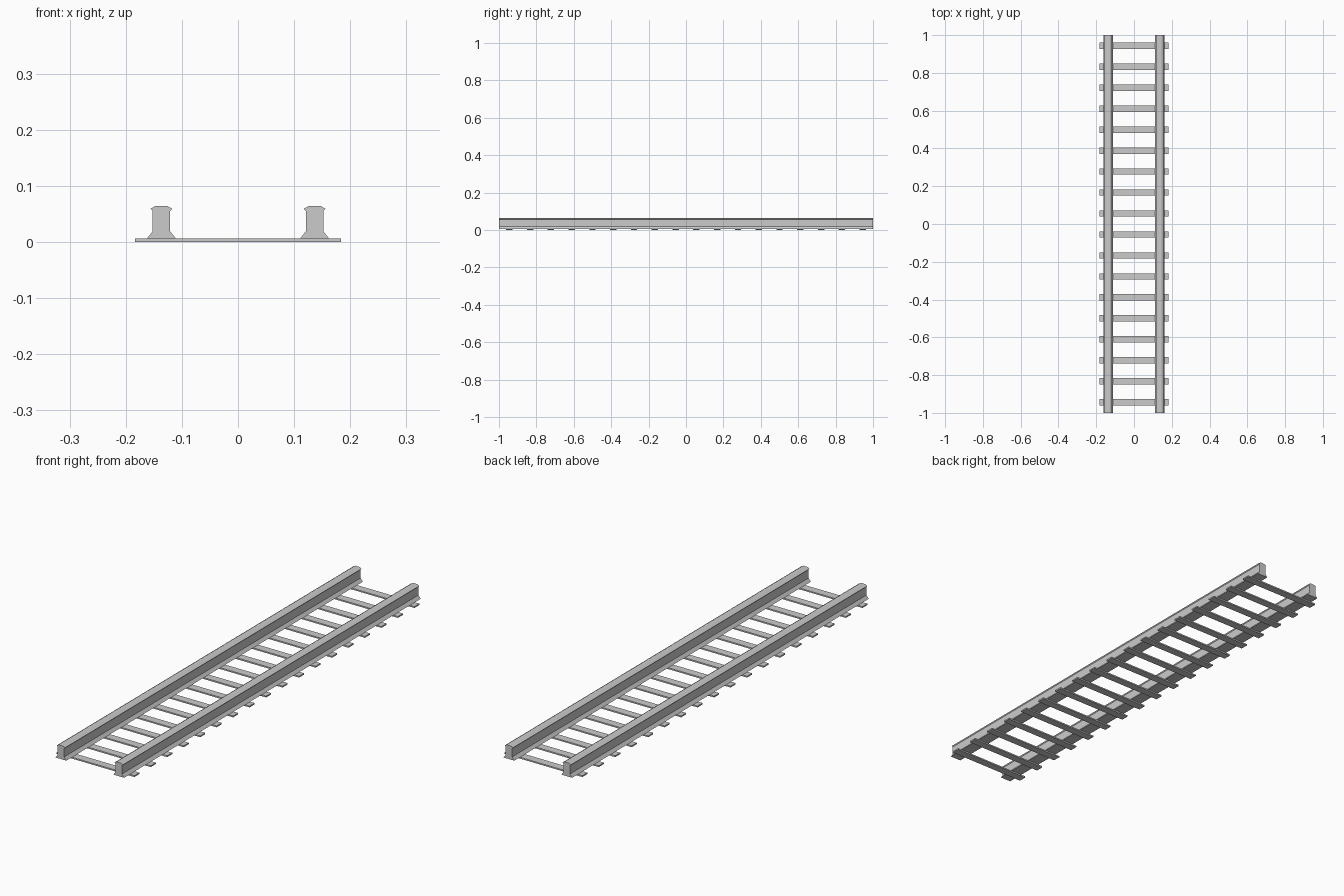
import bpy, bmesh

if "Cube" in bpy.data.objects:
    bpy.data.objects.remove(bpy.data.objects["Cube"])

SLEEPER_TOP = 0.006
RAIL_X = 0.1365


def finish(bm, name):
    bmesh.ops.recalc_face_normals(bm, faces=bm.faces)
    mesh = bpy.data.meshes.new(name)
    bm.to_mesh(mesh)
    bm.free()
    obj = bpy.data.objects.new(name, mesh)
    bpy.context.collection.objects.link(obj)
    return obj


# Rails: half profile (half width, height) mirrored, then extruded along y
half = [(0.026, SLEEPER_TOP), (0.0155, 0.019), (0.0155, 0.055),
        (0.0195, 0.059), (0.010, 0.0645)]
profile = half + [(-x, z) for x, z in reversed(half)]


def rail(name, cx):
    bm = bmesh.new()
    face = bm.faces.new([bm.verts.new((cx + x, -1, z)) for x, z in profile])
    ext = bmesh.ops.extrude_face_region(bm, geom=[face], use_keep_orig=True)
    verts = [v for v in ext["geom"] if isinstance(v, bmesh.types.BMVert)]
    bmesh.ops.translate(bm, verts=verts, vec=(0, 2, 0))
    return finish(bm, name)


rail("left_rail", -RAIL_X)
rail("right_rail", RAIL_X)


# Sleepers: thin flat planks evenly spaced under the rails
def sleeper(name, cy):
    bm = bmesh.new()
    bmesh.ops.create_cube(bm, size=1)
    bmesh.ops.scale(bm, verts=bm.verts, vec=(0.367, 0.034, SLEEPER_TOP))
    bmesh.ops.translate(bm, verts=bm.verts, vec=(0, cy, SLEEPER_TOP / 2))
    return finish(bm, name)


for i in range(18):
    sleeper(f"sleeper_{i + 1}", (i - 8.5) / 9)
